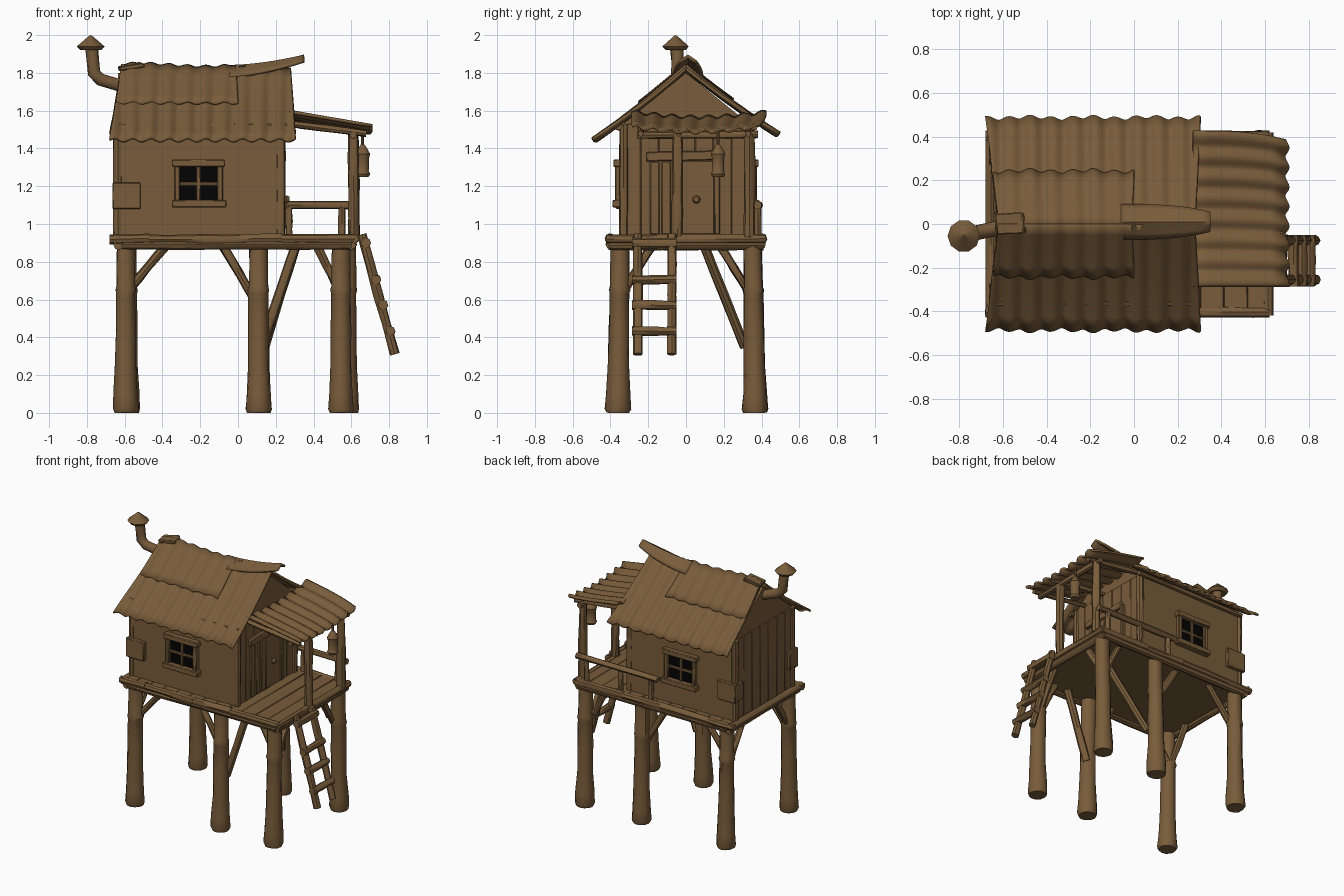
import bpy, bmesh, math, random
from mathutils import Vector, Matrix, Euler

random.seed(4)
if "Cube" in bpy.data.objects:
    bpy.data.objects.remove(bpy.data.objects["Cube"])


def material(name, rgb):
    m = bpy.data.materials.new(name)
    m.use_nodes = True
    m.diffuse_color = (*rgb, 1)
    m.node_tree.nodes["Principled BSDF"].inputs["Base Color"].default_value = (*rgb, 1)
    return m


WOOD = material("weathered_brown", (0.19, 0.107, 0.043))
DARK = material("window_black", (0.001, 0.001, 0.001))


def jit(a):
    return random.uniform(-a, a)


def finish(name, bm, mat=WOOD):
    bmesh.ops.recalc_face_normals(bm, faces=bm.faces)
    mesh = bpy.data.meshes.new(name)
    bm.to_mesh(mesh)
    bm.free()
    mesh.materials.append(mat)
    ob = bpy.data.objects.new(name, mesh)
    bpy.context.collection.objects.link(ob)
    return ob


def box(name, lo, hi, rot=(0, 0, 0), mat=WOOD, bevel=0.005, wobble=0.0):
    """Board between two corners, turned about its middle."""
    lo, hi = Vector(lo), Vector(hi)
    bm = bmesh.new()
    bmesh.ops.create_cube(bm, size=1)
    for v in bm.verts:
        v.co = v.co * (hi - lo) + Vector((jit(wobble), jit(wobble), jit(wobble)))
    turn = Matrix.Translation((lo + hi) / 2) @ Euler(rot).to_matrix().to_4x4()
    bm.transform(turn)
    ob = finish(name, bm, mat)
    if bevel:
        mod = ob.modifiers.new("worn_edges", 'BEVEL')
        mod.width, mod.segments = bevel, 1
    return ob


def tube(name, path, radii, sides=10, rough=0.0):
    """Round pole along a path, closed at both ends."""
    path = [Vector(p) for p in path]
    bm = bmesh.new()
    rings = []
    for i, p in enumerate(path):
        d = path[min(i + 1, len(path) - 1)] - path[max(i - 1, 0)]
        q = d.to_track_quat('Z', 'Y')
        ring = []
        for k in range(sides):
            a = math.tau * k / sides
            r = radii[i] + jit(rough)
            ring.append(bm.verts.new(p + q @ Vector((r * math.cos(a), r * math.sin(a), 0))))
        rings.append(ring)
    for a, b in zip(rings, rings[1:]):
        for k in range(sides):
            n = (k + 1) % sides
            bm.faces.new((a[k], a[n], b[n], b[k]))
    bm.faces.new(rings[0])
    bm.faces.new(rings[-1])
    return finish(name, bm)


def log(name, a, b, r=0.025, rough=0.002):
    a, b = Vector(a), Vector(b)
    return tube(name, [a.lerp(b, t / 4) for t in range(5)], [r + jit(rough) for _ in range(5)], 8, rough)


def sheet(name, fn, nu, nv, thick=0.014):
    """Bent sheet: fn maps u, v in 0..1 to a point."""
    bm = bmesh.new()
    g = [[bm.verts.new(fn(i / nu, j / nv)) for j in range(nv + 1)] for i in range(nu + 1)]
    for i in range(nu):
        for j in range(nv):
            bm.faces.new((g[i][j], g[i + 1][j], g[i + 1][j + 1], g[i][j + 1]))
    ob = finish(name, bm)
    mod = ob.modifiers.new("thickness", 'SOLIDIFY')
    mod.thickness, mod.offset = thick, 0
    return ob


# Stilt legs: flared foot, knotted collar, slim top
for y, xs in ((-0.35, (-0.595, 0.108, 0.545)), (0.355, (-0.585, 0.11, 0.575))):
    for x in xs:
        zs = (0, 0.02, 0.1, 0.25, 0.45, 0.63, 0.65, 0.67, 0.9)
        rs = (0.06, 0.068, 0.063, 0.055, 0.053, 0.051, 0.055, 0.05, 0.049)
        tube("stilt_leg", [(x, y * (1.03 - 0.04 * z), z) for z in zs], rs, 12, 0.003)

# Diagonal braces
for s in (-1, 1):
    y = s * 0.33
    log("brace", (-0.58, y, 0.65), (-0.37, y, 0.9), 0.023)
    log("brace", (0.1, y, 0.58), (-0.09, y, 0.9), 0.023)
    log("brace", (0.52, y, 0.68), (0.41, y, 0.9), 0.023)
    for x in (-0.6, 0.55):
        log("cross_brace", (x, s * 0.34, 0.63), (x, s * 0.17, 0.9), 0.022)
log("long_brace", (0.14, -0.33, 0.4), (0.31, -0.33, 0.9), 0.026)
log("long_brace", (0.14, 0.31, 0.35), (0.31, 0.09, 0.9), 0.026)

# Platform: smooth underside, floor boards, rim logs and edge poles
box("floor_base", (-0.64, -0.39, 0.885), (0.61, 0.39, 0.915))
for i in range(12):
    x = -0.665 + i * 0.1077
    box("floor_board", (x, -0.405 + jit(0.012), 0.912), (x + 0.107, 0.405 + jit(0.012), 0.938), wobble=0.002, bevel=0.003)
for y in (-0.395, 0.395):
    log("rim_log", (-0.62, y, 0.893), (0.6, y, 0.893), 0.028)
    for a, b in ((-0.68, -0.47), (-0.47, -0.08), (-0.08, 0.23), (0.23, 0.62)):
        log("edge_pole", (a, y * 1.02, 0.921 + jit(0.004)), (b, y * 1.02, 0.921 + jit(0.004)), 0.025)
for x in (-0.63, 0.6):
    log("cross_log", (x, -0.41, 0.89), (x, 0.41, 0.89), 0.028)
for x in (-0.655, 0.615):
    log("end_pole", (x, -0.42, 0.92), (x, 0.42, 0.922), 0.025)

# House body with gable ends
bm = bmesh.new()
outline = ((-0.345, 0.93), (0.348, 0.93), (0.348, 1.52), (0, 1.80), (-0.345, 1.52))
face = bm.faces.new([bm.verts.new((-0.635, y, z)) for y, z in outline])
ext = bmesh.ops.extrude_face_region(bm, geom=[face])
bmesh.ops.translate(bm, vec=(0.86, 0, 0), verts=[v for v in ext["geom"] if isinstance(v, bmesh.types.BMVert)])
finish("house_body", bm)

# End wall boards, corner posts and eave poles
for x in (-0.636, 0.226):
    for i in range(7):
        y = -0.335 + i * 0.096
        w = x + jit(0.003)
        box("end_board", (w - 0.007, y, 0.935), (w + 0.007, y + 0.095, 1.53), bevel=0.003)
    for y in (-0.33, 0.333):
        log("corner_post", (x, y, 0.93), (x, y, 1.53), 0.024)


# Corrugated main roof with patch sheets over the ridge
def slope(s, x0, x1, depth, flare, lift, wave):
    def fn(u, v):
        x = x0 - flare * v + u * (x1 - x0 + 1.4 * flare * v)
        d = depth * v
        ripple = math.sin(math.tau * x / 0.097)
        edge = (0.008 * math.sin(math.tau * x / 0.097 + 1) + 0.004 * math.sin(23 * x)) * v
        sag = 0.008 * math.sin(9 * x) * (1 - v)
        z = 1.825 - 0.88 * d + 0.2 * d * d + lift + wave * ripple + (0.03 * d / 0.48 if s > 0 else 0)
        return Vector((x, s * (d + edge), z + sag))
    return fn


for s in (-1, 1):
    sheet("roof_sheet", slope(s, -0.62, 0.28, 0.485, 0.06, 0, 0.009), 80, 8)
    sheet("roof_patch", slope(s, -0.62, -0.01, 0.24, 0.025, 0.016, 0.006), 50, 5, 0.012)
    log("eave_pole", (-0.64, s * 0.36, 1.515), (0.26, s * 0.36, 1.515), 0.018)


# Bent ridge cap, curling up over the porch
def ridge(u, v):
    x = -0.06 + 0.41 * u
    t = 2 * v - 1
    return Vector((x, 0.01 + t * (0.078 - 0.035 * u ** 3), 1.835 + 0.055 * u ** 1.8 - 0.06 * abs(t) * (1 - 0.5 * u)))


sheet("ridge_cap", ridge, 10, 6, 0.014)
box("ridge_flap", (-0.63, -0.045, 1.82), (-0.5, 0.05, 1.845), (0, -0.22, 0.1), wobble=0.006)

# Stove pipe with a conical cap
pipe = ((-0.5, 0, 1.70), (-0.63, -0.02, 1.735), (-0.73, -0.042, 1.765), (-0.762, -0.045, 1.80), (-0.768, -0.045, 1.86), (-0.775, -0.05, 1.94))
tube("stove_pipe", pipe, (0.036, 0.034, 0.034, 0.035, 0.033, 0.036), 10)
tube("pipe_cap", [(-0.78, -0.055, z) for z in (1.92, 1.94, 1.998)], (0.055, 0.074, 0.006), 10)


# Porch roof with waves running away from the house
def porch(u, v):
    y = -0.285 + 0.71 * v
    x = 0.27 + 0.432 * u + 0.01 * math.sin(math.tau * y / 0.095 + 1) * u
    sag = 0.028 * math.sin(math.pi * v)
    return Vector((x, y - 0.04 * u ** 3 * v, 1.592 - 0.075 * u + 0.009 * math.sin(math.tau * y / 0.095) - sag))


sheet("porch_roof", porch, 6, 56)
log("porch_beam", (0.61, -0.26, 1.47), (0.61, 0.38, 1.475), 0.02)
for y in (-0.24, -0.04, 0.33):
    log("porch_rafter", (0.23, y, 1.535), (0.68, y, 1.478), 0.016)

# Porch posts and back railing
for y in (-0.045, 0.335):
    log("porch_post", (0.615, y, 0.93), (0.61, y, 1.48), 0.029, 0.003)
log("hand_rail", (-0.04, 0.385, 1.1), (0.63, 0.38, 1.1), 0.022)
for x in (0.02, 0.27, 0.55):
    log("rail_post", (x, 0.38, 0.93), (x, 0.38, 1.1), 0.019)

# Door, frame and handle
box("door", (0.22, -0.02, 0.945), (0.245, 0.15, 1.335))
for y in (-0.19, -0.13, -0.07):
    box("door_side_board", (0.22, y, 0.945), (0.242, y + 0.05, 1.33 + jit(0.02)))
box("door_lintel", (0.22, -0.21, 1.335), (0.255, 0.16, 1.385), (0.02, 0, 0))
box("door_jamb", (0.22, 0.15, 0.945), (0.252, 0.18, 1.36))
tube("door_handle", [(x, 0.055, 1.13) for x in (0.24, 0.258, 0.272)], (0.012, 0.022, 0.014), 8)


# Windows and wrapped corner patches on both long sides
def plate(s, name, x0, x1, z0, z1, out, mat=WOOD):
    ys = sorted((s * 0.335, s * out))
    box(name, (x0, ys[0], z0), (x1, ys[1], z1), mat=mat, bevel=0 if mat == DARK else 0.005)


for s in (-1, 1):
    plate(s, "window_pane", -0.315, -0.1, 1.115, 1.315, 0.354, DARK)
    plate(s, "window_jamb", -0.335, -0.308, 1.11, 1.31, 0.375)
    plate(s, "window_jamb", -0.11, -0.08, 1.11, 1.31, 0.375)
    plate(s, "window_lintel", -0.35, -0.068, 1.303, 1.342, 0.385)
    plate(s, "window_sill", -0.35, -0.062, 1.088, 1.128, 0.39)
    plate(s, "window_bar", -0.221, -0.198, 1.12, 1.31, 0.366)
    plate(s, "window_bar", -0.31, -0.105, 1.202, 1.222, 0.364)
    plate(s, "corner_patch", -0.665, -0.515, 1.08, 1.22, 0.372)
    ys = sorted((s * 0.27, s * 0.37))
    box("corner_patch_return", (-0.665, ys[0], 1.09), (-0.64, ys[1], 1.215))

# Ladder
top, foot = Vector((0.655, 0, 0.945)), Vector((0.83, 0, 0.31))
for y in (-0.255, -0.075):
    off = Vector((0, y, 0))
    log("ladder_rail", top + off, foot + off, 0.025)
for t in (0.07, 0.375, 0.595, 0.81):
    p = top.lerp(foot, t) + Vector((0.01, 0, 0))
    log("ladder_rung", p + Vector((0, -0.285, jit(0.006))), p + Vector((0, -0.05, jit(0.006))), 0.025)

# Hanging lantern
tube("lantern", [(0.66, 0.17, z) for z in (1.25, 1.265, 1.28, 1.35, 1.37, 1.4, 1.42)],
     (0.032, 0.04, 0.032, 0.034, 0.04, 0.024, 0.01), 10)
log("lantern_hook", (0.66, 0.17, 1.41), (0.66, 0.17, 1.49), 0.008, 0)

# Soft shading with crisp edges
bpy.ops.object.select_all(action='DESELECT')
for ob in bpy.context.scene.objects:
    if ob.type == 'MESH':
        ob.select_set(True)
        bpy.context.view_layer.objects.active = ob
bpy.ops.object.shade_smooth_by_angle(angle=math.radians(40))
